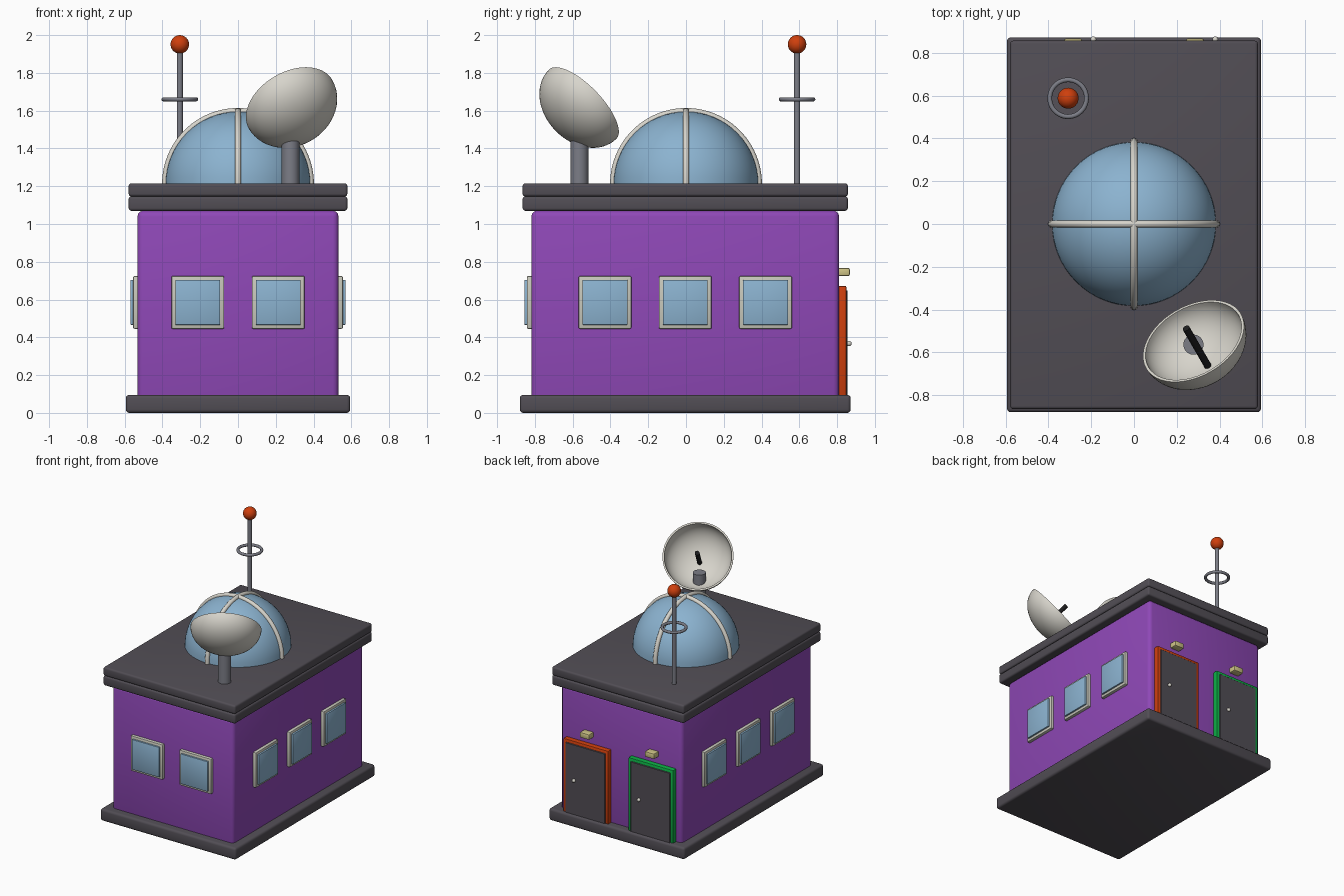
import bpy, bmesh, math
from mathutils import Vector, Matrix

if "Cube" in bpy.data.objects:
    bpy.data.objects.remove(bpy.data.objects["Cube"])

OY = -0.004  # the building sits slightly forward because of the door hardware


def mat(name, rgb):
    m = bpy.data.materials.new(name)
    m.diffuse_color = (*rgb, 1)
    m.use_nodes = True
    m.node_tree.nodes["Principled BSDF"].inputs["Base Color"].default_value = m.diffuse_color
    return m


PURPLE = mat("purple wall", (0.275, 0.065, 0.475))
DARK = mat("charcoal", (0.083, 0.075, 0.090))
GLASS = mat("blue glass", (0.26, 0.45, 0.63))
CREAM = mat("pale frame", (0.58, 0.58, 0.50))
WHITE = mat("off white", (0.68, 0.66, 0.60))
ORANGE = mat("orange red", (0.62, 0.050, 0.004))
GREEN = mat("green", (0.004, 0.42, 0.06))
GREY = mat("metal grey", (0.20, 0.205, 0.24))
YELLOW = mat("lamp yellow", (0.62, 0.55, 0.24))
BLACK = mat("black", (0.012, 0.012, 0.013))


def finish(name, bm, material, smooth=True):
    me = bpy.data.meshes.new(name)
    bm.normal_update()
    bm.to_mesh(me)
    bm.free()
    me.materials.append(material)
    ob = bpy.data.objects.new(name, me)
    bpy.context.collection.objects.link(ob)
    if smooth:
        bpy.ops.object.select_all(action='DESELECT')
        ob.select_set(True)
        bpy.context.view_layer.objects.active = ob
        bpy.ops.object.shade_smooth_by_angle(angle=math.radians(35))
    return ob


def box(name, lo, hi, material, bevel=0.0, segments=3):
    lo, hi = Vector(lo), Vector(hi)
    bm = bmesh.new()
    bmesh.ops.create_cube(bm, size=1)
    bmesh.ops.scale(bm, vec=hi - lo, verts=bm.verts)
    bmesh.ops.translate(bm, vec=(lo + hi) / 2, verts=bm.verts)
    if bevel:
        bmesh.ops.bevel(bm, geom=bm.edges[:], offset=bevel, segments=segments,
                        profile=0.5, affect='EDGES')
    return finish(name, bm, material)


def rod(name, a, b, r, material, sides=24):
    a, b = Vector(a), Vector(b)
    m = Matrix.Translation((a + b) / 2) @ (b - a).to_track_quat('Z', 'Y').to_matrix().to_4x4()
    bm = bmesh.new()
    bmesh.ops.create_cone(bm, cap_ends=True, segments=sides, radius1=r, radius2=r,
                          depth=(b - a).length, matrix=m)
    return finish(name, bm, material)


def ball(name, c, r, material, u=32, v=16):
    bm = bmesh.new()
    bmesh.ops.create_uvsphere(bm, u_segments=u, v_segments=v, radius=r,
                              matrix=Matrix.Translation(c))
    return finish(name, bm, material)


def lathe(name, profile, material, matrix, sides=48):
    """Spin (radius, height) points around local z."""
    bm = bmesh.new()
    vs = [bm.verts.new((r, 0, z)) for r, z in profile]
    es = [bm.edges.new(p) for p in zip(vs, vs[1:])]
    bmesh.ops.spin(bm, geom=vs + es, cent=(0, 0, 0), axis=(0, 0, 1),
                   angle=2 * math.pi, steps=sides)
    bmesh.ops.remove_doubles(bm, verts=bm.verts, dist=1e-5)
    bmesh.ops.recalc_face_normals(bm, faces=bm.faces)
    bm.transform(matrix)
    return finish(name, bm, material)


# base, walls and the two roof slabs
def slab(name, hx, hy, z0, z1, material, bevel):
    box(name, (-hx, OY - hy, z0), (hx, OY + hy, z1), material, bevel)


slab("base", 0.594, 0.876, 0.0, 0.095, DARK, 0.018)
slab("walls", 0.532, 0.815, 0.06, 1.07, PURPLE, 0.03)
slab("lower_roof_slab", 0.579, 0.861, 1.07, 1.146, DARK, 0.014)
slab("upper_roof_slab", 0.579, 0.861, 1.146, 1.215, DARK, 0.014)


# windows: a frame block with a slightly proud pane, built facing -y and turned
def window(centre, turn):
    m = Matrix.Translation(centre) @ Matrix.Rotation(turn, 4, 'Z')
    for name, h, d, material, bevel in (("window_frame", 0.14, 0.024, CREAM, 0.008),
                                        ("window_pane", 0.119, 0.037, GLASS, 0.003)):
        ob = box(name, (-h, -d, -h), (h, 0.02, h), material, bevel, 2)
        ob.data.transform(m)


WZ = 0.585
for x in (-0.213, 0.213):
    window((x, OY - 0.815, WZ), 0)
for y in (-0.425, 0, 0.425):
    window((0.532, OY + y, WZ), math.pi / 2)
    window((-0.532, OY + y, WZ), -math.pi / 2)

# back doors with knobs and lamps
BACK = OY + 0.815
for x, colour in ((0.285, ORANGE), (-0.285, GREEN)):
    box("door_frame", (x - 0.197, BACK - 0.02, 0.08), (x + 0.197, BACK + 0.038, 0.672), colour, 0.007, 2)
    box("door_panel", (x - 0.173, BACK - 0.01, 0.085), (x + 0.173, BACK + 0.045, 0.648), DARK, 0.003, 1)
    ball("door_knob", (x + 0.095, BACK + 0.052, 0.367), 0.014, WHITE, 16, 8)
    box("door_lamp", (x - 0.042, BACK - 0.01, 0.724), (x + 0.042, BACK + 0.056, 0.768), YELLOW, 0.009, 2)

# glass dome and its two crossing ribs
RZ, DR = 1.212, 0.383
dome = [(DR * math.cos(t), DR * math.sin(t)) for t in (i * math.pi / 32 for i in range(17))]
lathe("dome", dome, GLASS, Matrix.Translation((0, 0, RZ)), 64)


def hoop(name, centre, big, small, material, arc=2 * math.pi, turn=None):
    """Ring in the xy plane, or an upright half ring when turn is given."""
    bm = bmesh.new()
    geom = bmesh.ops.create_circle(bm, segments=12, radius=small,
                                   matrix=Matrix.Translation((big, 0, 0)) @ Matrix.Rotation(math.pi / 2, 4, 'X'))
    bmesh.ops.spin(bm, geom=geom['verts'] + bm.edges[:], cent=(0, 0, 0), axis=(0, 0, 1),
                   angle=arc, steps=48)
    bmesh.ops.remove_doubles(bm, verts=bm.verts, dist=1e-5)
    bmesh.ops.recalc_face_normals(bm, faces=bm.faces)
    m = Matrix.Translation(centre)
    if turn is not None:
        m = m @ Matrix.Rotation(turn, 4, 'Z') @ Matrix.Rotation(math.pi / 2, 4, 'X')
    bm.transform(m)
    return finish(name, bm, material)


for turn in (0, math.pi / 2):
    hoop("dome_rib", (0, 0, RZ), DR + 0.002, 0.017, WHITE, math.pi, turn)

# antenna with ring and ball
AX, AY = -0.308, 0.588
rod("antenna_mast", (AX, AY, 1.2), (AX, AY, 1.95), 0.016, GREY)
hoop("antenna_ring", (AX, AY, 1.66), 0.086, 0.011, GREY)
ball("antenna_ball", (AX, AY, 1.951), 0.049, ORANGE)

# dish: thin half-ellipsoid bowl aimed up and towards the back left
rod("dish_post", (0.278, -0.564, 1.2), (0.278, -0.564, 1.5), 0.047, GREY, 32)
tilt, yaw = math.radians(40), math.radians(30)
aim = Vector((-math.sin(yaw) * math.cos(tilt), math.cos(yaw) * math.cos(tilt), math.sin(tilt)))
rim = Vector((0.278, -0.547, 1.634))
steps = [i * math.pi / 32 for i in range(17)]
bowl = [(0.256 * math.sin(t), -0.19 * math.cos(t)) for t in steps]
bowl += [(0.243 * math.sin(t), -0.177 * math.cos(t)) for t in reversed(steps)]
lathe("dish_bowl", bowl, WHITE,
      Matrix.Translation(rim) @ aim.to_track_quat('Z', 'Y').to_matrix().to_4x4())
rod("dish_receiver", rim - aim * 0.18, rim + aim * 0.09, 0.017, BLACK, 16)
